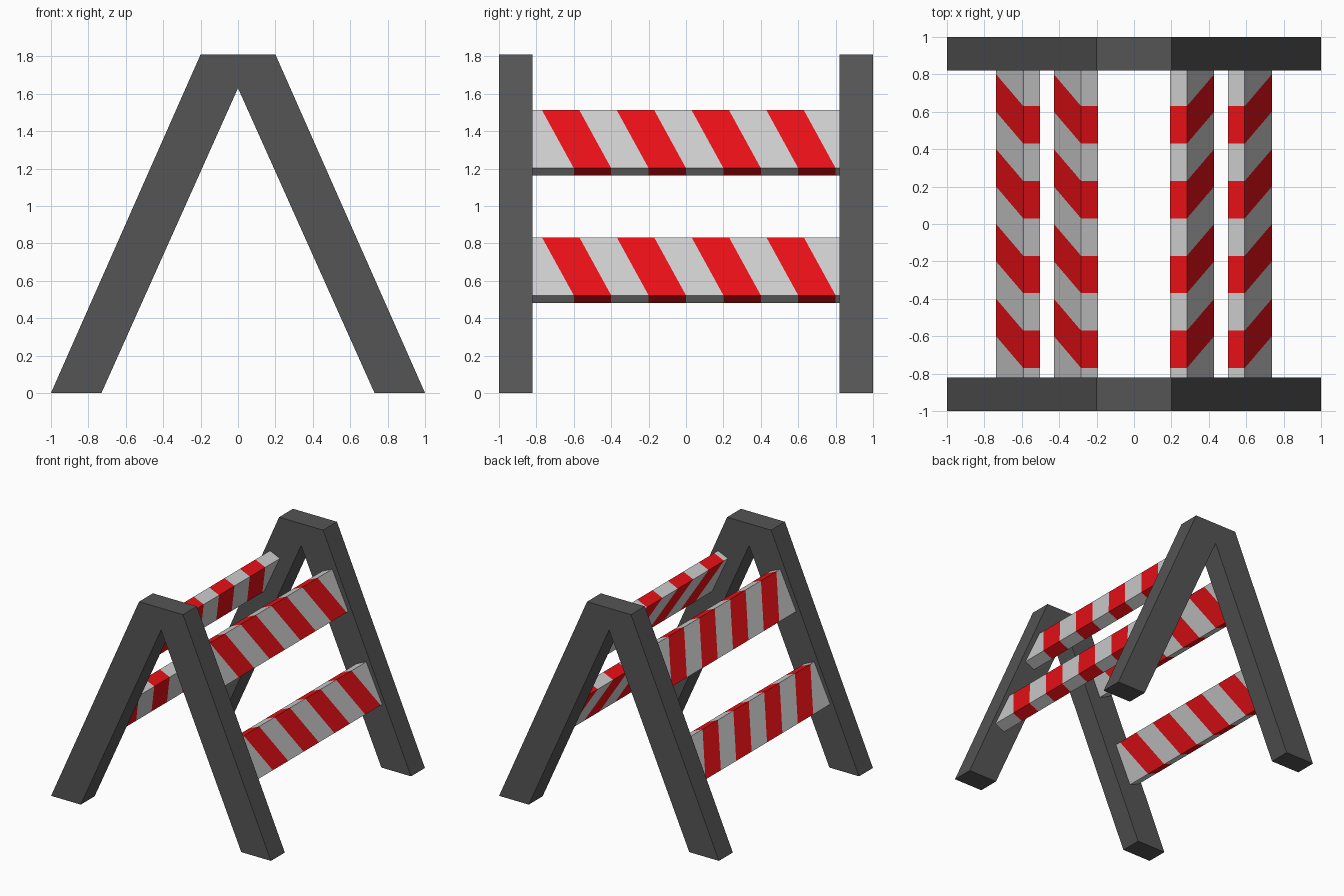
import bpy, bmesh

if "Cube" in bpy.data.objects:
    bpy.data.objects.remove(bpy.data.objects["Cube"])


def material(name, rgb):
    m = bpy.data.materials.new(name)
    m.diffuse_color = (*rgb, 1)
    m.use_nodes = True
    m.node_tree.nodes["Principled BSDF"].inputs["Base Color"].default_value = m.diffuse_color
    return m


DARK = material("dark_grey", (0.09, 0.09, 0.09))
LIGHT = material("light_grey", (0.6, 0.6, 0.6))
RED = material("red", (0.8, 0.005, 0.008))


def finish(name, bm, mats):
    bmesh.ops.recalc_face_normals(bm, faces=bm.faces)
    me = bpy.data.meshes.new(name)
    bm.to_mesh(me)
    bm.free()
    for m in mats:
        me.materials.append(m)
    ob = bpy.data.objects.new(name, me)
    bpy.context.collection.objects.link(ob)
    return ob


# A-shaped end frames: half profile swept in y, mirrored across x
def end_frame(name, y0, y1):
    right = [(0.2, 1.81), (1, 0), (0.73, 0), (0, 1.63)]
    left = [(-x, z) for x, z in reversed(right[:3])]
    bm = bmesh.new()
    face = bm.faces.new([bm.verts.new((x, y0, z)) for x, z in right + left])
    ext = bmesh.ops.extrude_face_region(bm, geom=[face])
    verts = [v for v in ext["geom"] if isinstance(v, bmesh.types.BMVert)]
    bmesh.ops.translate(bm, verts=verts, vec=(0, y1 - y0, 0))
    return finish(name, bm, [DARK])


# Tilted board with slanted stripes: rings of four corners along y
def board(name, side, x, z):
    section = [(0, 0, 0), (0.145, -0.31, 1), (0.055, -0.35, 1), (-0.09, -0.04, 0)]
    edges = [-0.77 + 0.4 * (i // 2) + 0.2 * (i % 2) for i in range(8)]
    stations = [(-0.82, 0)] + [(y, 0.17) for y in edges] + [(0.82, 0)]
    bm = bmesh.new()
    rings = [[bm.verts.new((side * (x + dx), y + shear * low, z + dz))
              for dx, dz, low in section] for y, shear in stations]
    for i, (a, b) in enumerate(zip(rings, rings[1:])):
        for k in range(4):
            n = (k + 1) % 4
            bm.faces.new((a[k], a[n], b[n], b[k])).material_index = i % 2
    bm.faces.new(rings[0])
    bm.faces.new(rings[-1])
    return finish(name, bm, [LIGHT, RED])


end_frame("front_frame", -1, -0.82)
end_frame("back_frame", 0.82, 1)

for side, label in ((1, "right"), (-1, "left")):
    board("upper_board_" + label, side, 0.283, 1.512)
    board("lower_board_" + label, side, 0.592, 0.832)
